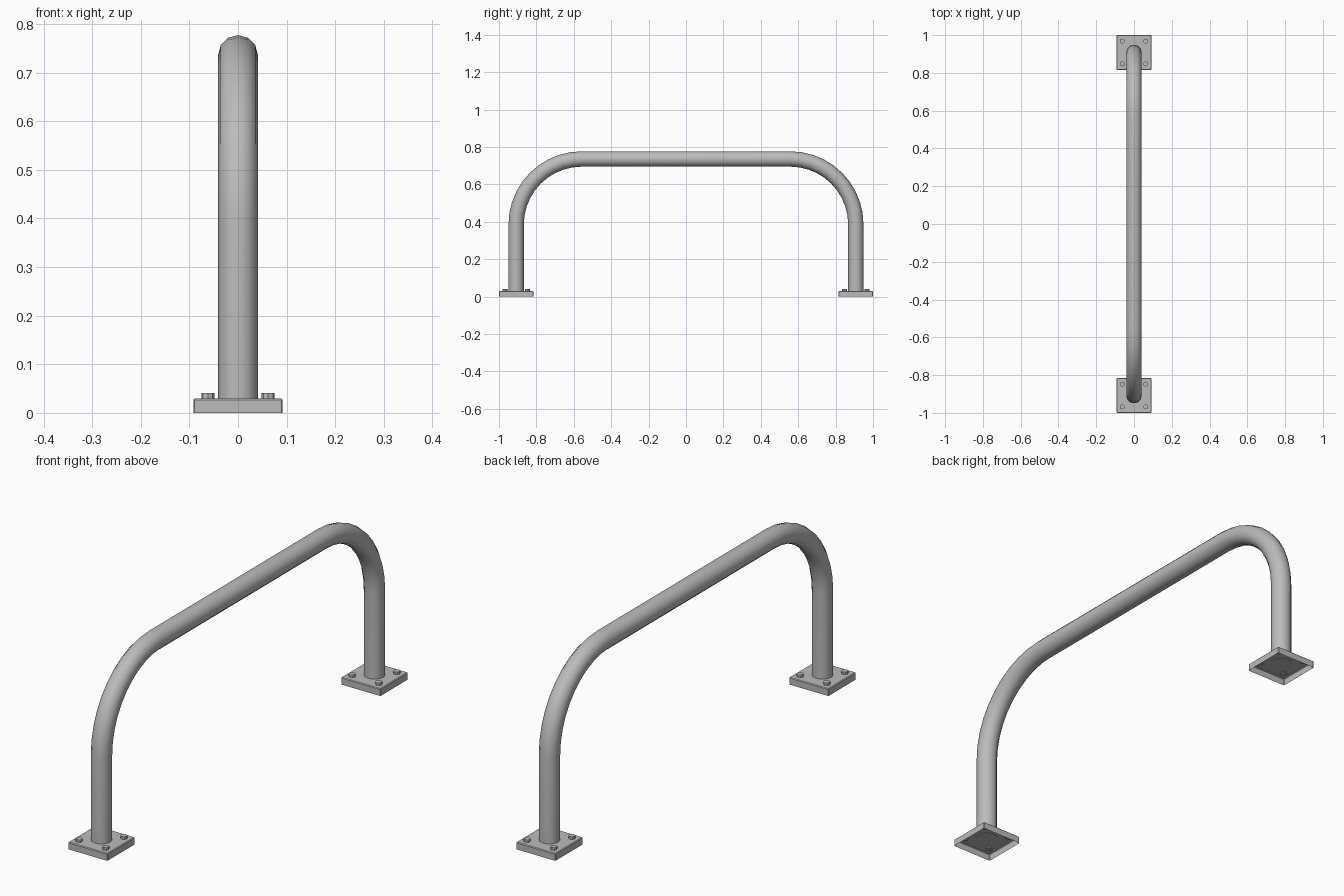
import bpy, bmesh
from math import sin, cos, pi
from mathutils import Vector, Matrix

if "Cube" in bpy.data.objects:
    bpy.data.objects.remove(bpy.data.objects["Cube"], do_unlink=True)

steel = bpy.data.materials.new("galvanised_grey")
steel.use_nodes = True
steel.diffuse_color = (0.5, 0.5, 0.5, 1)
steel.node_tree.nodes["Principled BSDF"].inputs["Base Color"].default_value = (0.5, 0.5, 0.5, 1)

LEG_Y, RAIL_Z, BEND, TUBE_R = 0.908, 0.736, 0.35, 0.041
PLATE_W, PLATE_H = 0.184, 0.03
SIDES, STEPS = 12, 10


def finish(name, bm, smooth=False):
    mesh = bpy.data.meshes.new(name)
    bm.to_mesh(mesh)
    bm.free()
    mesh.materials.append(steel)
    obj = bpy.data.objects.new(name, mesh)
    bpy.context.collection.objects.link(obj)
    if smooth:
        bpy.ops.object.select_all(action='DESELECT')
        obj.select_set(True)
        bpy.context.view_layer.objects.active = obj
        bpy.ops.object.shade_smooth_by_angle(angle=pi / 4)
    return obj


# Bent tube: centre line and its tangent, swept with a round section
half = [(-LEG_Y, 0.028, pi / 2)]
for i in range(STEPS + 1):
    a = pi / 2 * i / STEPS
    half.append((-LEG_Y + BEND * (1 - cos(a)), RAIL_Z - BEND * (1 - sin(a)), pi / 2 - a))
path = half + [(-y, z, -t) for y, z, t in reversed(half)]

bm = bmesh.new()
rings = []
for y, z, t in path:
    normal = Vector((0, -sin(t), cos(t)))
    ring = []
    for k in range(SIDES):
        a = 2 * pi * k / SIDES
        offset = Vector((sin(a), 0, 0)) + normal * cos(a)
        ring.append(bm.verts.new(Vector((0, y, z)) + offset * TUBE_R))
    rings.append(ring)
for r0, r1 in zip(rings, rings[1:]):
    for k in range(SIDES):
        n = (k + 1) % SIDES
        bm.faces.new((r0[k], r0[n], r1[n], r1[k]))
bm.faces.new(rings[0])
bm.faces.new(rings[-1])
bmesh.ops.recalc_face_normals(bm, faces=bm.faces)
finish("bent_rail", bm, smooth=True)

for label, side in (("front", -1), ("back", 1)):
    # Hollow foot plate, open underneath, with softened edges
    bm = bmesh.new()
    bmesh.ops.create_cube(bm, size=1, matrix=Matrix.Translation((0, side * LEG_Y, PLATE_H / 2))
                          @ Matrix.Diagonal((PLATE_W, PLATE_W, PLATE_H, 1)))
    bmesh.ops.delete(bm, geom=[f for f in bm.faces if f.normal.z < -0.5], context='FACES')
    edges = [e for e in bm.edges if not e.is_boundary]
    bmesh.ops.bevel(bm, geom=edges, offset=0.003, segments=1, affect='EDGES')
    finish(label + "_foot_plate", bm)

    # Four bolt heads
    bm = bmesh.new()
    for sx in (-1, 1):
        for sy in (-1, 1):
            spot = (sx * 0.062, side * LEG_Y + sy * 0.06, PLATE_H + 0.004)
            bmesh.ops.create_cone(bm, cap_ends=True, segments=8, radius1=0.0135, radius2=0.0135,
                                  depth=0.014, matrix=Matrix.Translation(spot))
    finish(label + "_bolts", bm)
